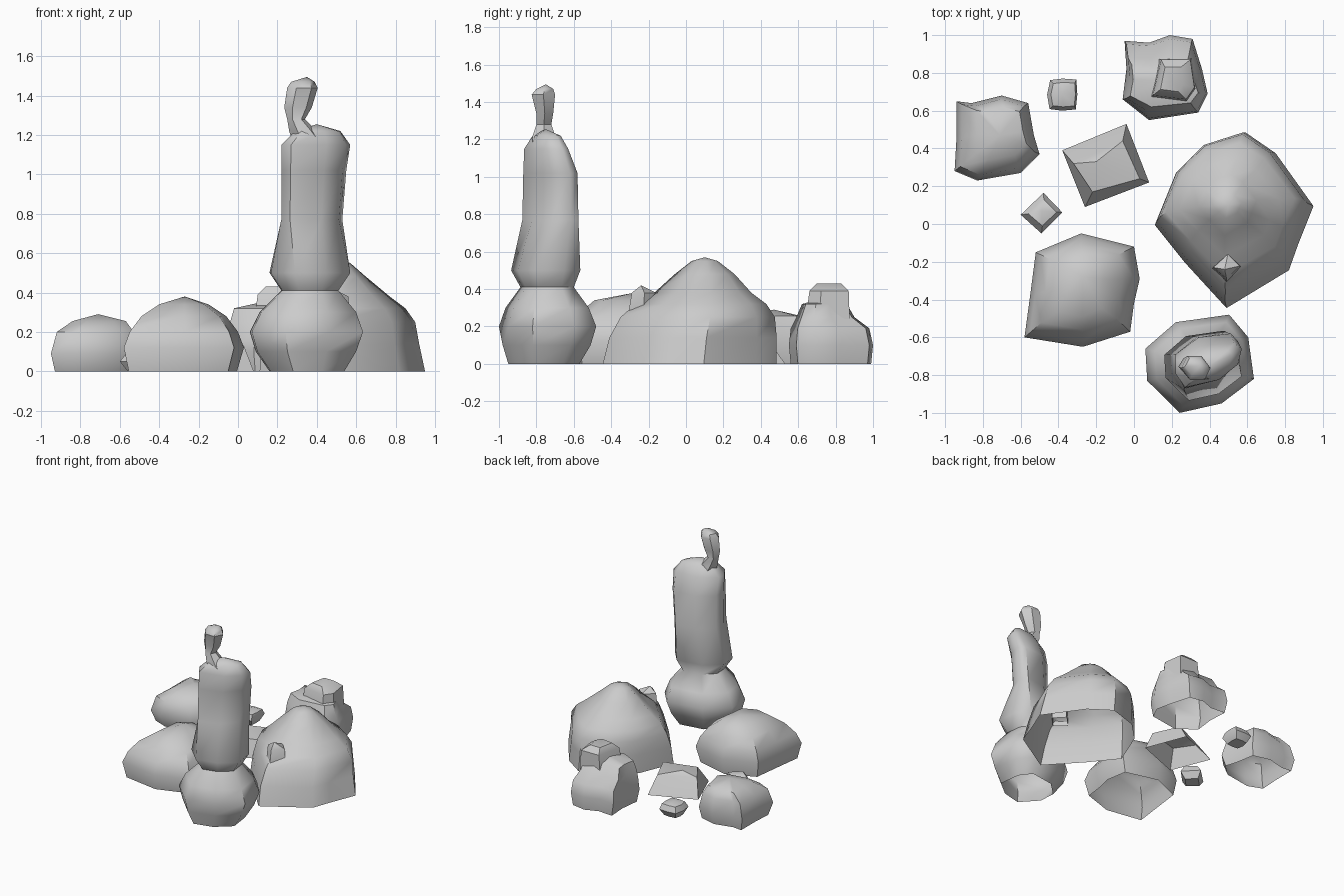
import bpy, bmesh, math


def loft(name, outline, rings, apex=None, closed=False, angle=42):
    """Skin a shell through rings (z, x0, x1, y0, y1[, outline]); each fits the outline to a box."""
    bm = bmesh.new()
    loops = []
    for z, x0, x1, y0, y1, *alt in rings:
        pts = alt[0] if alt else outline
        xs, ys = [p[0] for p in pts], [p[1] for p in pts]
        ax, ay = min(xs), min(ys)
        sx, sy = (x1 - x0) / (max(xs) - ax), (y1 - y0) / (max(ys) - ay)
        loops.append([bm.verts.new((x0 + (x - ax) * sx, y0 + (y - ay) * sy, z)) for x, y in pts])
    n = len(outline)
    for a, b in zip(loops, loops[1:]):
        for i in range(n):
            j = (i + 1) % n
            bm.faces.new((a[i], a[j], b[j], b[i]))
    if apex:
        tip = bm.verts.new(apex)
        for i in range(n):
            bm.faces.new((loops[-1][i], loops[-1][(i + 1) % n], tip))
    else:
        bm.faces.new(loops[-1])
    if closed:
        bm.faces.new(loops[0][::-1])
    bmesh.ops.recalc_face_normals(bm, faces=bm.faces[:])
    mesh = bpy.data.meshes.new(name)
    bm.to_mesh(mesh)
    bm.free()
    ob = bpy.data.objects.new(name, mesh)
    bpy.context.collection.objects.link(ob)
    bpy.ops.object.select_all(action='DESELECT')
    ob.select_set(True)
    bpy.context.view_layer.objects.active = ob
    bpy.ops.object.shade_smooth_by_angle(angle=math.radians(angle))
    return ob


rounded_box = [(.08, .05), (.5, 0), (.95, .04), (1, .5), (.97, .97), (.5, 1), (.1, .95), (0, .5)]
diamond = [(0.5, 0), (1, 0.52), (0.55, 1), (0, 0.46)]

# tall standing stone: bulbous foot, waist and flattened shaft
foot = [(.07, -.83), (.24, -1), (.46, -.95), (.63, -.82),
        (.60, -.60), (.50, -.48), (.22, -.52), (.06, -.66)]
shaft = [(.22, -.78), (.27, -.87), (.45, -.82), (.55, -.72),
         (.57, -.62), (.53, -.58), (.35, -.60), (.22, -.69)]
loft("standing_stone", foot, [
    (0, .16, .54, -.95, -.57),
    (.10, .09, .60, -.98, -.51),
    (.20, .06, .635, -1, -.48),
    (.30, .11, .60, -.965, -.52),
    (.41, .22, .51, -.885, -.60),
    (.50, .16, .57, -.935, -.565),
    (.77, .22, .53, -.875, -.575, shaft),
    (1.02, .22, .55, -.87, -.58, shaft),
    (1.15, .22, .57, -.865, -.63, shaft),
    (1.22, .29, .52, -.82, -.67, shaft)], apex=(.40, -.75, 1.255), angle=55)

# small finial: head on a leaning neck
loft("standing_stone_finial", [(.3, 0), (.8, 0), (1, .5), (.7, 1), (.2, 1), (0, .5)], [
    (1.16, .28, .45, -.82, -.70),
    (1.22, .26, .40, -.82, -.70),
    (1.28, .25, .34, -.80, -.72),
    (1.34, .235, .375, -.80, -.71),
    (1.44, .25, .405, -.825, -.70),
    (1.47, .27, .39, -.80, -.71)], apex=(.35, -.75, 1.495))

# big domed boulder on the right
dome = [(.11, 0), (.27, -.20), (.49, -.44), (.82, -.24), (.87, -.10),
        (.95, .10), (.75, .38), (.59, .49), (.37, .42), (.22, .27)]
loft("large_boulder", dome, [
    (0, .11, .95, -.445, .485),
    (.14, .12, .92, -.41, .485),
    (.25, .14, .90, -.35, .475),
    (.32, .17, .85, -.27, .43),
    (.38, .24, .77, -.17, .35),
    (.48, .34, .65, -.06, .26),
    (.55, .42, .57, .03, .17)], apex=(.50, .10, .57), angle=50)
loft("large_boulder_knob", diamond, [
    (.26, .41, .57, -.31, -.15),
    (.38, .42, .56, -.29, -.16)], apex=(.48, -.24, .42))

# front left boulder
loft("front_left_boulder",
     [(-.58, -.60), (-.27, -.65), (-.02, -.57), (0, -.42), (.03, -.29),
      (0, -.12), (-.28, -.05), (-.52, -.15), (-.55, -.38)], [
         (0, -.555, -.005, -.63, -.07),
         (.12, -.58, .03, -.65, -.05),
         (.20, -.55, 0, -.62, -.07),
         (.28, -.49, -.06, -.56, -.11),
         (.34, -.40, -.15, -.49, -.16)], apex=(-.27, -.28, .38), angle=50)

# rear left boulder with a flat top
loft("rear_left_boulder",
     [(-.95, .28), (-.83, .23), (-.60, .27), (-.50, .37), (-.53, .47),
      (-.56, .64), (-.70, .68), (-.86, .64), (-.94, .65), (-.94, .45)], [
         (0, -.93, -.52, .27, .66),
         (.09, -.95, -.50, .23, .68),
         (.20, -.92, -.53, .26, .66),
         (.255, -.84, -.57, .34, .62)], apex=(-.71, .47, .29))

# rear boulder: wide body, ridge and small block on top
loft("rear_boulder",
     [(-.06, .66), (.08, .55), (.34, .59), (.39, .69), (.36, .82),
      (.31, .98), (.19, 1), (.08, .96), (-.05, .97), (-.04, .82)], [
         (0, -.04, .37, .56, .99),
         (.10, -.06, .39, .55, 1),
         (.19, -.05, .38, .56, .98),
         (.25, -.04, .36, .59, .90),
         (.32, -.02, .34, .62, .86)], apex=(.16, .76, .36))
loft("rear_boulder_block", [(0, .1), (.8, 0), (1, .3), (.9, 1), (.2, 1)], [
    (.24, .08, .33, .64, .875),
    (.39, .10, .32, .66, .87),
    (.43, .14, .26, .70, .83)])

# flat-topped angular slab in the middle
slab_low = [(-.26, .09), (.08, .22), (-.04, .53), (-.38, .39)]
slab_top = [(-.22, .18), (.03, .25), (-.06, .45), (-.32, .33)]
loft("middle_slab", slab_low, [
    (0, -.38, .08, .09, .53),
    (.13, -.32, .03, .17, .44, slab_top)], apex=(-.20, .33, .16), angle=30)

# two pebbles
loft("square_pebble", rounded_box, [
    (0, -.435, -.325, .63, .74),
    (.05, -.46, -.30, .60, .77),
    (.09, -.44, -.31, .62, .75)], apex=(-.38, .69, .11), closed=True)
loft("diamond_pebble", diamond, [
    (0, -.56, -.42, -.01, .13),
    (.05, -.60, -.38, -.05, .165),
    (.10, -.56, -.41, -.01, .13)], apex=(-.49, .07, .115), closed=True)
